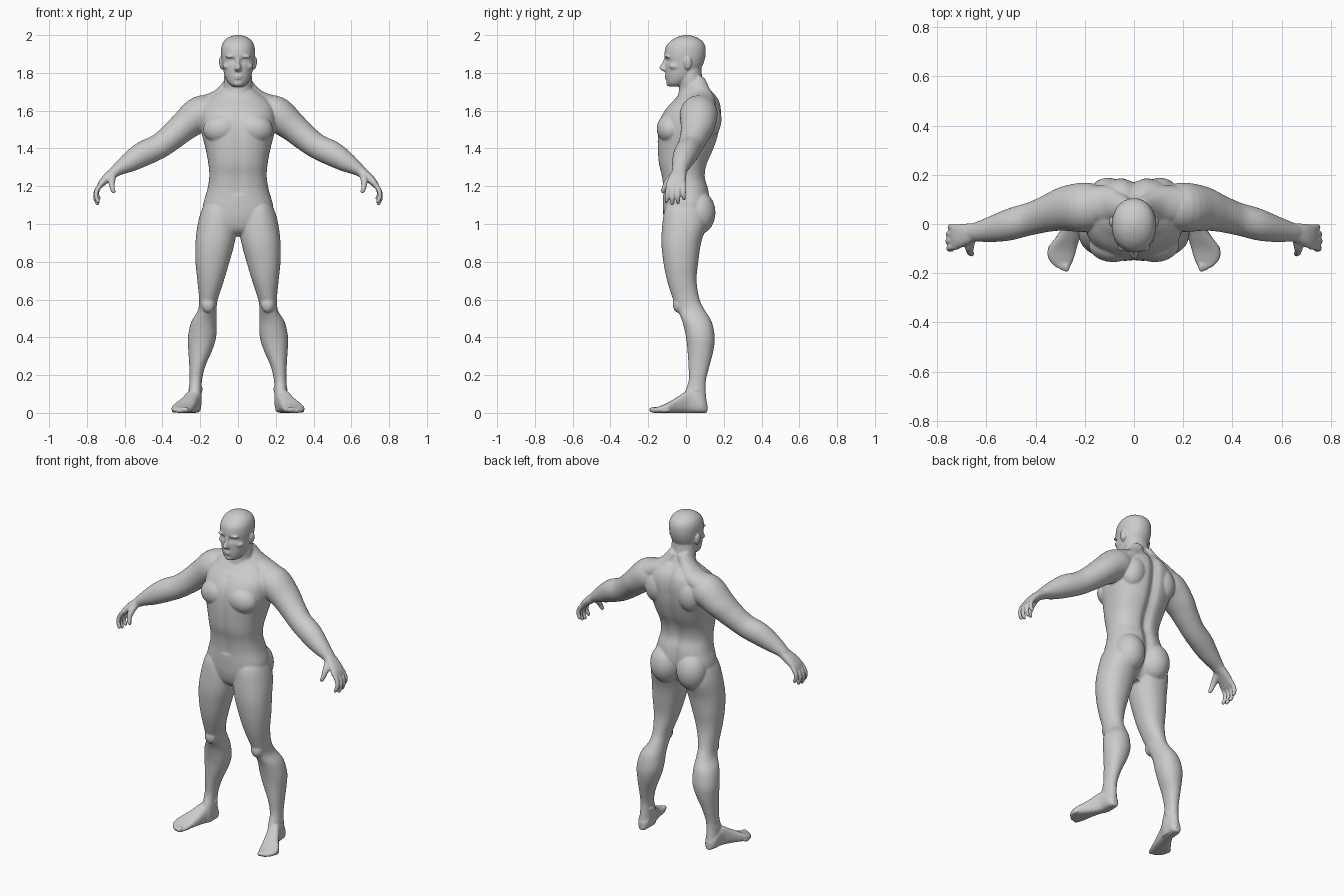
import bpy, bmesh, math
from mathutils import Vector, Matrix

bm = bmesh.new()
X, Y, Z = Vector((1, 0, 0)), Vector((0, 1, 0)), Vector((0, 0, 1))


def spline(rows, k=5):
    """Catmull-Rom interpolation of ring parameters."""
    P, out = [Vector(r) for r in rows], []
    for i in range(len(P) - 1):
        a, b, c, d = P[max(i - 1, 0)], P[i], P[i + 1], P[min(i + 2, len(P) - 1)]
        for j in range(k):
            t = j / k
            out.append(0.5 * (2 * b + (c - a) * t + (2 * a - 5 * b + 4 * c - d) * t ** 2
                              + (3 * b - a - 3 * c + d) * t ** 3))
    return out + [P[-1]]


def loft(rows, u, v=None, p=2.0, n=40, mirror=False):
    """Skin superellipse rings (x, y, z, a, b); v=None keeps rings square to the path."""
    rings, made = spline(rows), []
    for s in ((1, -1) if mirror else (1,)):
        loops = []
        for i, r in enumerate(rings):
            c = Vector(r[:3])
            w = v
            if w is None:
                t = Vector(rings[min(i + 1, len(rings) - 1)][:3]) - Vector(rings[max(i - 1, 0)][:3])
                w = t.cross(u).normalized()
            loop = []
            for j in range(n):
                q = 2 * math.pi * j / n
                cx, sy = math.cos(q), math.sin(q)
                co = (c + u * (r[3] * math.copysign(abs(cx) ** (2 / p), cx))
                      + w * (r[4] * math.copysign(abs(sy) ** (2 / p), sy)))
                loop.append(bm.verts.new((co.x * s, co.y, co.z)))
            loops.append(loop)
        for A, B in zip(loops, loops[1:]):
            for j in range(n):
                bm.faces.new((A[j], A[(j + 1) % n], B[(j + 1) % n], B[j]))
        bm.faces.new(loops[0][::-1])
        bm.faces.new(loops[-1])
        made += [q for l in loops for q in l]
    return made


def stack(rows, **kw):
    """Loft of level rings given as (z, x0, x1, front, back)."""
    return loft([((a + b) / 2, (f + k) / 2, z, (b - a) / 2, (k - f) / 2)
                 for z, a, b, f, k in rows], X, Y, **kw)


def centred(rows, **kw):
    return stack([(z, -w, w, f, k) for z, w, f, k in rows], **kw)


def blob(c, r, mirror=True, tilt=0.0):
    for s in ((1, -1) if mirror else (1,)):
        m = (Matrix.Diagonal((s, 1, 1, 1)) @ Matrix.Translation(c)
             @ Matrix.Rotation(tilt, 4, 'Y') @ Matrix.Diagonal((*r, 1)))
        bmesh.ops.create_uvsphere(bm, u_segments=28, v_segments=18, radius=1, matrix=m)


# torso with spine and breastbone grooves
torso = centred([
    (.935, .03, -.06, .04), (.97, .11, -.10, .075), (1.03, .18, -.118, .11),
    (1.1, .185, -.122, .128), (1.18, .163, -.122, .122), (1.25, .152, -.13, .104),
    (1.32, .157, -.146, .115), (1.40, .172, -.152, .15), (1.48, .192, -.151, .175),
    (1.55, .20, -.14, .186), (1.61, .195, -.108, .188), (1.66, .16, -.06, .175),
    (1.70, .105, -.03, .145), (1.73, .07, -.02, .115)], p=2.35, n=80)
for q in torso:
    g = math.exp(-(q.co.x / .028) ** 2)
    if q.co.y > .04:
        q.co.y -= .02 * g
    elif q.co.y < -.09 and q.co.z > 1.15:
        q.co.y += .006 * g

blob((.085, -.083, 1.505), (.10, .072, .08), tilt=.15)      # chest muscles
blob((.105, .12, 1.555), (.075, .068, .10), tilt=-.2)       # shoulder blades
blob((.09, .066, 1.06), (.09, .09, .115))                   # buttocks
loft([(.025, .06, 1.77, .04, .035), (.06, .07, 1.705, .06, .045),   # trapezius
      (.11, .08, 1.655, .075, .052), (.19, .075, 1.605, .08, .075)], Y, mirror=True)

# neck
centred([(1.60, .10, -.03, .165), (1.68, .086, -.04, .14), (1.72, .078, -.036, .113),
         (1.77, .074, -.04, .088), (1.83, .07, -.04, .08)])

# head with eye sockets pressed in
head = centred([
    (1.728, .028, -.088, -.03), (1.745, .05, -.1, .0), (1.78, .069, -.107, .05),
    (1.82, .079, -.109, .078), (1.86, .086, -.111, .096), (1.90, .090, -.114, .104),
    (1.94, .087, -.106, .102), (1.97, .073, -.08, .085), (1.99, .047, -.045, .052),
    (2.0, .014, -.012, .02)], p=2.1, n=80)
for q in head:
    if q.co.y < -.04:
        d = ((abs(q.co.x) - .036) / .02) ** 2 + ((q.co.z - 1.866) / .013) ** 2
        q.co.y += .016 * math.exp(-d)
blob((.034, -.083, 1.866), (.014, .014, .011))              # eyes
blob((.035, -.097, 1.888), (.032, .016, .009), tilt=.1)     # brow
blob((.054, -.06, 1.835), (.027, .03, .02))                 # cheekbones
blob((0, -.102, 1.784), (.025, .012, .006), False)          # upper lip
blob((0, -.101, 1.772), (.022, .012, .006), False)          # lower lip
blob((0, -.088, 1.745), (.026, .017, .017), False)          # chin
blob((.089, .01, 1.85), (.011, .021, .034), tilt=.15)       # ears
centred([(1.888, .009, -.112, -.08), (1.855, .011, -.126, -.08),   # nose
         (1.828, .017, -.142, -.08), (1.815, .02, -.132, -.08), (1.807, .012, -.115, -.08)])

# arms
loft([(.13, .07, 1.585, .085, .09), (.20, .068, 1.582, .10, .095),
      (.286, .063, 1.517, .09, .079), (.35, .045, 1.462, .077, .071),
      (.42, .022, 1.41, .068, .066), (.50, .0, 1.372, .066, .066),
      (.57, -.018, 1.33, .055, .054), (.63, -.03, 1.293, .042, .036),
      (.66, -.035, 1.27, .036, .028)], Y, mirror=True)
# palms
loft([(.64, -.033, 1.285, .036, .028), (.69, -.045, 1.247, .046, .024),
      (.72, -.052, 1.217, .05, .019), (.736, -.054, 1.195, .046, .013)], Y, p=2.4, mirror=True)
# fingers: base y, tip y, length factor
for y0, y1, f in ((-.091, -.104, .93), (-.065, -.074, 1.03), (-.039, -.043, .98), (-.014, -.011, .8)):
    path = [(.715, 0, 1.222, .013), (.747, .35, 1.18, .0128), (.754, .7, 1.142, .0118),
            (.742, .95, 1.112, .0105), (.737, 1, 1.104, .005)]
    loft([(.715 + (x - .715) * f, y0 + (y1 - y0) * t, 1.222 + (z - 1.222) * f, r, r)
          for x, t, z, r in path], Y, n=16, mirror=True)
# thumbs
loft([(.66, -.05, 1.268, .02, .02), (.668, -.09, 1.232, .019, .019), (.667, -.113, 1.198, .014, .014),
      (.66, -.121, 1.172, .012, .012), (.657, -.123, 1.162, .005, .005)], X, n=18, mirror=True)

# legs
stack([(1.14, .04, .155, -.08, .085), (1.08, .015, .19, -.112, .105), (1.0, .004, .213, -.125, .11),
       (.9, .018, .225, -.13, .08), (.8, .045, .225, -.12, .065), (.7, .075, .215, -.10, .056),
       (.6, .107, .206, -.068, .072), (.54, .114, .213, -.043, .102), (.48, .114, .248, -.018, .137),
       (.40, .116, .265, .0, .152), (.33, .137, .263, .008, .145), (.25, .172, .258, .013, .125),
       (.17, .191, .257, .014, .105), (.10, .192, .262, -.01, .105), (.05, .193, .267, -.02, .11),
       (.008, .2, .262, -.02, .104)], p=2.15, mirror=True)
blob((.158, -.04, .575), (.036, .03, .045))                 # kneecaps
blob((.224, .06, .125), (.039, .025, .022))                 # ankle bones

# feet: y, centre x, half width, height
foot = [(.113, .229, .016, .05), (.085, .23, .035, .085), (.02, .238, .038, .12),
        (-.04, .262, .046, .088), (-.10, .291, .058, .052), (-.145, .296, .05, .034),
        (-.178, .288, .026, .024)]
loft([(x, y, h / 2, w, h / 2) for y, x, w, h in foot], X, Z, p=2.7, mirror=True)
for i in range(5):                                          # toes
    blob((.275 + .0165 * i, -.17 + .003 * i + .003 * i * i, .0165 - .001 * i),
         (.0145 - .0012 * i, .026, .0155 - .001 * i))

# fuse everything into one smooth skin
bmesh.ops.recalc_face_normals(bm, faces=bm.faces)
mesh = bpy.data.meshes.new("body")
bm.to_mesh(mesh)
bm.free()
body = bpy.data.objects.new("body", mesh)
bpy.context.collection.objects.link(body)
bpy.context.view_layer.objects.active = body
body.select_set(True)
fuse = body.modifiers.new("fuse", 'REMESH')
fuse.mode = 'VOXEL'
fuse.voxel_size = .0052
fuse.use_smooth_shade = True
relax = body.modifiers.new("relax", 'SMOOTH')
relax.factor = .5
relax.iterations = 5
for m in ("fuse", "relax"):
    bpy.ops.object.modifier_apply(modifier=m)
bpy.ops.object.shade_smooth()
